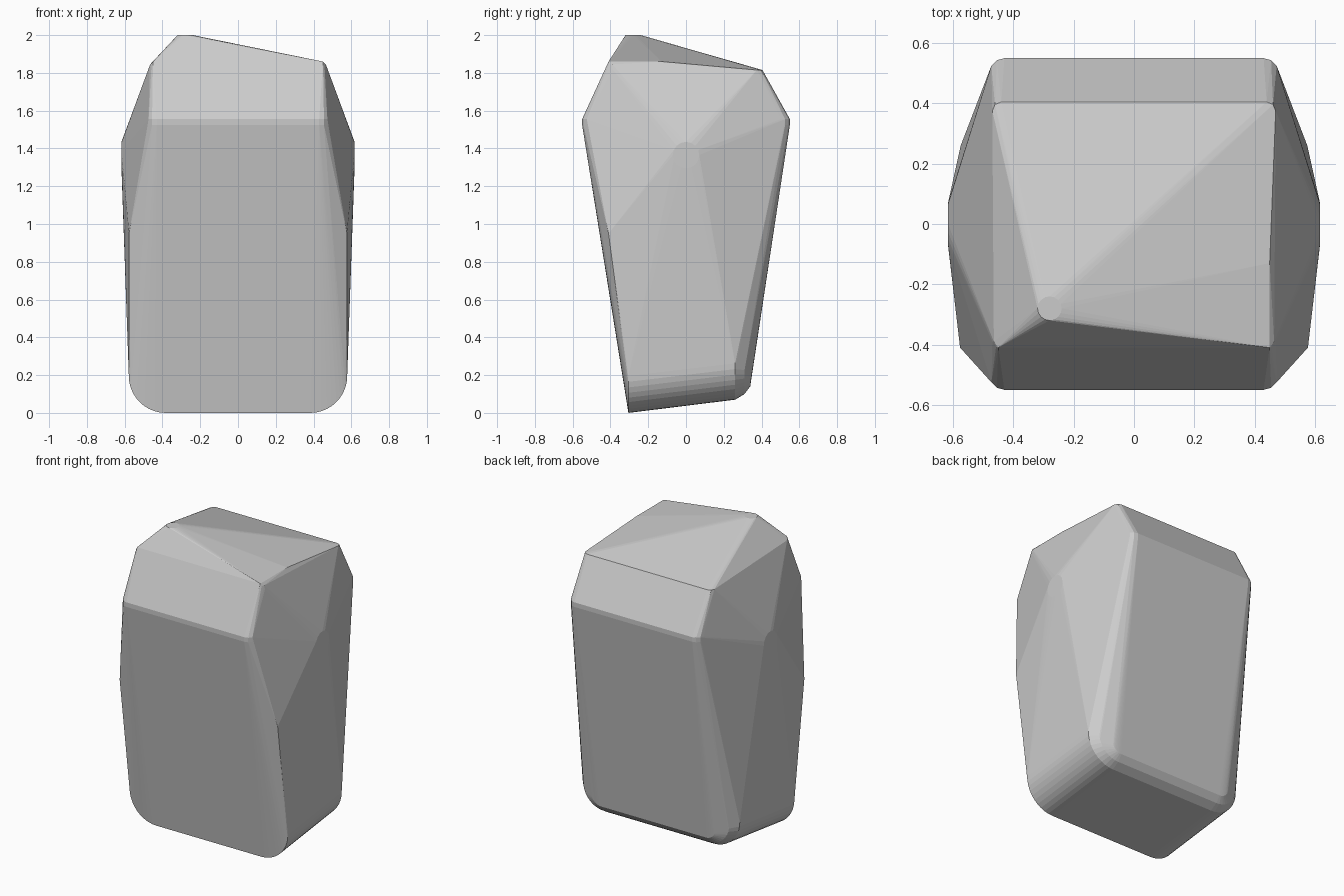
import bpy, bmesh
from math import sin, cos, pi, radians

cube = bpy.data.objects.get("Cube")
if cube:
    bpy.data.objects.remove(cube)

stone = bpy.data.materials.new("pale grey")
stone.use_nodes = True
stone.diffuse_color = (0.6, 0.6, 0.6, 1)
stone.node_tree.nodes["Principled BSDF"].inputs["Base Color"].default_value = (0.6, 0.6, 0.6, 1)

points = []


def ring(center, radius, axis, start=0.0, end=2 * pi, steps=16):
    """Circle or arc of hull points, flat across the given axis."""
    for i in range(steps + 1):
        a = start + (end - start) * i / steps
        u, v = radius * cos(a), radius * sin(a)
        offset = {"x": (0, u, v), "y": (u, 0, v), "z": (u, v, 0)}[axis]
        points.append([c + o for c, o in zip(center, offset)])


# Off-centre peak
ring((-0.28, -0.28, 2.0), 0.04, "z")
points.append((0.45, -0.13, 1.86))

for side in (-1, 1):
    # Corners of the top
    ring((side * 0.44, -0.39, 1.845), 0.025, "z", steps=8)
    points.append((side * 0.45, -0.41, 1.86))
    points.append((side * 0.47, -0.39, 1.82))
    ring((side * 0.44, 0.375, 1.815), 0.03, "z", steps=8)

    # Rounded shoulders, front and back
    for depth in (-0.5, 0.5):
        for height in (1.525, 1.555):
            ring((side * 0.43, depth, height), 0.05, "z", steps=12)

    # Flat round bulge on each flank
    ring((side * 0.617, 0, 1.365), 0.07, "x")

    # Side corner of the front panel
    points.append((side * 0.577, -0.41, 0.95))

    # Rounded lower corners, from the sharp front rim to the softened back
    sweep = (1.5 * pi, 2 * pi) if side > 0 else (pi, 1.5 * pi)
    for depth, center_z, radius in ((-0.305, 0.195, 0.195), (0.26, 0.262, 0.192),
                                    (0.31, 0.25, 0.15), (0.34, 0.21, 0.07)):
        ring((side * 0.383, depth, center_z), radius, "y", *sweep, steps=10)

# Wrap the points in one closed faceted skin
bm = bmesh.new()
for p in points:
    bm.verts.new(p)
bmesh.ops.remove_doubles(bm, verts=bm.verts, dist=0.003)
hull = bmesh.ops.convex_hull(bm, input=bm.verts)
loose = set(hull["geom_interior"]) | set(hull["geom_unused"])
bmesh.ops.delete(bm, geom=[g for g in loose if isinstance(g, bmesh.types.BMVert)], context="VERTS")
bmesh.ops.dissolve_limit(bm, angle_limit=radians(0.5), verts=bm.verts, edges=bm.edges)
bmesh.ops.recalc_face_normals(bm, faces=bm.faces)

mesh = bpy.data.meshes.new("faceted_stone")
bm.to_mesh(mesh)
bm.free()
mesh.materials.append(stone)
body = bpy.data.objects.new("faceted_stone", mesh)
bpy.context.collection.objects.link(body)
